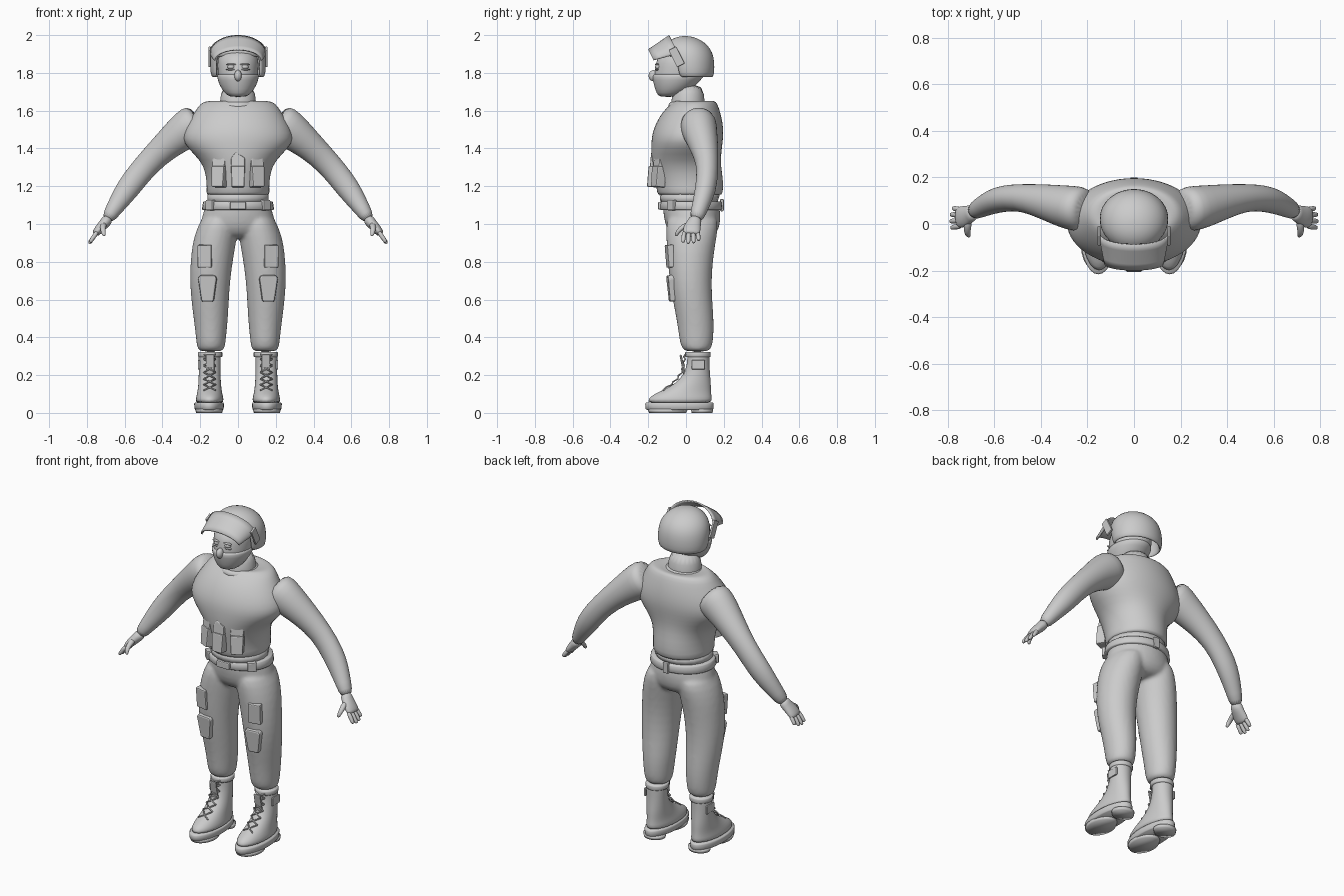
import bpy, bmesh, math
from mathutils import Vector, Matrix

if "Cube" in bpy.data.objects:
    bpy.data.objects.remove(bpy.data.objects["Cube"])

grey = bpy.data.materials.new("light_grey")
grey.use_nodes = True
grey.diffuse_color = (0.6, 0.6, 0.6, 1)
grey.node_tree.nodes["Principled BSDF"].inputs["Base Color"].default_value = (0.6, 0.6, 0.6, 1)


def finish(name, bm, smooth=True, mirror=False, subsurf=0, bevel=0, solid=0):
    bmesh.ops.recalc_face_normals(bm, faces=bm.faces)
    mesh = bpy.data.meshes.new(name)
    bm.to_mesh(mesh)
    bm.free()
    for p in mesh.polygons:
        p.use_smooth = smooth
    mesh.materials.append(grey)
    ob = bpy.data.objects.new(name, mesh)
    bpy.context.collection.objects.link(ob)
    if solid:
        m = ob.modifiers.new("thickness", 'SOLIDIFY')
        m.thickness, m.offset = solid, -1
    if bevel:
        m = ob.modifiers.new("round_edges", 'BEVEL')
        m.width, m.segments = bevel, 2
    if subsurf:
        m = ob.modifiers.new("subdivide", 'SUBSURF')
        m.levels = m.render_levels = subsurf
    if mirror:
        m = ob.modifiers.new("mirror", 'MIRROR')
        m.use_mirror_merge = False
    return ob


def skin(bm, rings, caps=True, n=20):
    """Bridge elliptical rings given as (centre, half axis u, half axis v)."""
    loops = []
    for c, u, v in rings:
        angles = [math.tau * i / n for i in range(n)]
        loops.append([bm.verts.new(c + u * math.cos(a) + v * math.sin(a)) for a in angles])
    for a, b in zip(loops, loops[1:]):
        for i in range(n):
            j = (i + 1) % n
            bm.faces.new((a[i], a[j], b[j], b[i]))
    if caps:
        bm.faces.new(loops[0])
        bm.faces.new(loops[-1])


def level(rows, cx=0):
    """Horizontal rings from rows of (z, half width, front y, back y[, centre x])."""
    return [(Vector((r[4] if len(r) > 4 else cx, (r[2] + r[3]) / 2, r[0])),
             Vector((r[1], 0, 0)), Vector((0, (r[3] - r[2]) / 2, 0))) for r in rows]


def along(rows):
    """Rings square to a path, from rows of (x, y, z, radius, radius in y)."""
    pts = [Vector(r[:3]) for r in rows]
    out = []
    for i, r in enumerate(rows):
        t = (pts[min(i + 1, len(pts) - 1)] - pts[max(i - 1, 0)]).normalized()
        u = t.cross(Vector((0, 1, 0))).normalized()
        out.append((pts[i], u * r[3], u.cross(t) * r[4]))
    return out


def loft(name, rings, caps=True, n=20, **kw):
    bm = bmesh.new()
    skin(bm, rings, caps, n)
    return finish(name, bm, **kw)


def prism(name, outline, depth, place, rot=(0, 0, 0), bevel=0.006, mirror=False):
    """Front-facing x/z outline given thickness, rotated and placed."""
    bm = bmesh.new()
    rings = [[bm.verts.new((x, y, z)) for x, z in outline] for y in (-depth / 2, depth / 2)]
    for i in range(len(outline)):
        j = (i + 1) % len(outline)
        bm.faces.new((rings[0][i], rings[0][j], rings[1][j], rings[1][i]))
    for r in rings:
        bm.faces.new(r)
    turn = Matrix.Rotation(rot[2], 4, 'Z') @ Matrix.Rotation(rot[0], 4, 'X')
    bm.transform(Matrix.Translation(place) @ turn)
    return finish(name, bm, False, mirror, bevel=bevel)


def box(name, size, place, rot=(0, 0, 0), **kw):
    w, d, h = size[0] / 2, size[1], size[2] / 2
    return prism(name, [(-w, -h), (w, -h), (w, h), (-w, h)], d, place, rot, **kw)


def ball(name, place, radii, mirror=False):
    bm = bmesh.new()
    bmesh.ops.create_uvsphere(bm, u_segments=16, v_segments=10, radius=1)
    bm.transform(Matrix.Translation(place) @ Matrix.Diagonal((*radii, 1)))
    return finish(name, bm, mirror=mirror)


# Head, neck and face mask
loft("neck", level([(1.57, .105, -.09, .11), (1.63, .097, -.08, .1), (1.75, .09, -.07, .095)]), subsurf=1)
loft("head", level([(1.675, .04, -.135, -.05), (1.69, .065, -.15, 0), (1.74, .097, -.165, .06),
                    (1.79, .108, -.172, .1), (1.83, .11, -.163, .1), (1.87, .11, -.16, .1),
                    (1.93, .09, -.11, .09)]), subsurf=1)
loft("face_mask", level([(1.672, .04, -.14, -.05), (1.69, .072, -.157, 0), (1.74, .103, -.173, .06),
                         (1.785, .114, -.182, .1), (1.797, .113, -.178, .1)]), subsurf=1)
ball("nose", (0, -.172, 1.785), (.02, .026, .03))
ball("eyes", (.036, -.148, 1.832), (.02, .016, .014), True)
for name, dz in (("upper_eyelids", .013), ("lower_eyelids", -.014)):
    ball(name, (.036, -.153, 1.832 + dz), (.028, .012, .005), True)

# Helmet with the face opening cut from the lower front
bm = bmesh.new()
skin(bm, level([(1.775, .143, -.09, .147), (1.83, .149, -.105, .152), (1.885, .147, -.118, .148),
                (1.93, .132, -.118, .13), (1.965, .1, -.095, .095), (1.988, .058, -.06, .05),
                (1.995, .015, -.02, .01)]), True, 32)
gone = [f for f in bm.faces if len(f.verts) > 4 and f.calc_center_median().z < 1.8
        or f.calc_center_median().z < 1.885 and f.calc_center_median().y < -.045]
bmesh.ops.delete(bm, geom=gone, context='FACES')
finish("helmet", bm, subsurf=1, solid=.018)

# Raised visor: an arched shield sloping forward, with a hinge arm each side
bm = bmesh.new()
top, tip, down = Vector((0, -.09, 2)), Vector((0, -.2, 1.925)), Vector((0, .447, -.894))
grid = []
for k in range(5):
    t = k / 4
    row = []
    for i in range(25):
        a = math.radians(-90 + 7.5 * i)
        p = top.lerp(tip, t) + down * (.11 - .045 * t) * (1 - math.cos(a))
        p.x = (.153 - .025 * t) * math.sin(a)
        row.append(bm.verts.new(p))
    grid.append(row)
for a, b in zip(grid, grid[1:]):
    for i in range(24):
        bm.faces.new((a[i], a[i + 1], b[i + 1], b[i]))
finish("visor", bm, solid=.008)
box("visor_arms", (.012, .045, .1), (.15, -.05, 1.885), (.464, 0, 0), bevel=.003, mirror=True)

# Vest
loft("vest", level([(1.15, .167, -.15, .19), (1.16, .168, -.152, .195), (1.22, .165, -.162, .2),
                    (1.31, .18, -.18, .185), (1.37, .235, -.185, .187), (1.43, .292, -.185, .195),
                    (1.48, .292, -.18, .2), (1.54, .265, -.158, .195), (1.6, .225, -.12, .18),
                    (1.64, .2, -.075, .165), (1.655, .16, -.06, .15), (1.64, .1, -.07, .12)]), n=28, subsurf=1)
loft("vest_collar", level([(1.595, .115, -.105, .125), (1.635, .112, -.095, .12), (1.655, .105, -.08, .115)]),
     subsurf=1)
loft("shirt_hem", level([(1.11, .162, -.135, .165), (1.16, .162, -.14, .18)]))

# Three chest pouches with peaked flaps
for side, name in ((-1, "right"), (0, "middle"), (1, "left")):
    place = Vector((.098 * side, -.175 + .03 * abs(side), 1.25))
    turn = (-.08, 0, .45 * side)
    prism(name + "_pouch", [(-.033, -.055), (.033, -.055), (.037, .055), (-.037, .055)], .055, place, turn)
    prism(name + "_pouch_flap", [(-.038, .05), (.036, .05), (.036, .1), (-.012, .13), (-.036, .1)],
          .04, place, turn)

# Arms
loft("arms", along([(.2, .06, 1.55, .09, .085), (.24, .065, 1.525, .108, .1), (.3, .075, 1.48, .097, .092),
                    (.38, .095, 1.415, .078, .077), (.48, .115, 1.32, .066, .058), (.56, .11, 1.22, .066, .058),
                    (.61, .095, 1.15, .058, .053), (.66, .07, 1.075, .043, .043),
                    (.695, .05, 1.02, .034, .036)]), subsurf=1, mirror=True)

# Hands
loft("palms", along([(.685, .052, 1.035, .03, .034), (.7, .045, 1.01, .029, .036),
                     (.725, .033, .985, .026, .046), (.75, .028, .955, .022, .047),
                     (.757, .027, .945, .016, .04)]), subsurf=1, mirror=True)
for i, name in enumerate(("index", "middle", "ring", "little")):
    y = -.008 + .023 * i
    reach = (.9, 1, .95, .75)[i]
    root = Vector((.743, y, .962))
    rows = []
    for t, r in ((0, .013), (.5, .0125), (.9, .011), (1, .006)):
        p = root + Vector((.046, .006 * (i - 1.5), -.066)) * t * reach
        rows.append((*p, r, r))
    loft(name + "_fingers", along(rows), n=10, subsurf=1, mirror=True)
loft("thumbs", along([(.71, .02, 1, .018, .018), (.715, -.015, .985, .017, .015), (.715, -.04, .965, .014, .012),
                      (.71, -.05, .945, .011, .01), (.708, -.053, .935, .006, .005)]),
     n=10, subsurf=1, mirror=True)

# Trousers: hips and both legs fused into one skin
bm = bmesh.new()
skin(bm, level([(1.14, .16, -.125, .165), (1.08, .18, -.125, .185), (1.0, .205, -.115, .185),
                (.95, .2, -.09, .165), (.92, .13, -.05, .12)]))
leg = [(1.06, .085, -.1, .17, .095), (.98, .11, -.108, .172, .108), (.9, .117, -.105, .158, .126),
       (.8, .113, -.098, .143, .14), (.7, .108, -.088, .137, .148), (.6, .101, -.072, .14, .148),
       (.5, .092, -.052, .148, .144), (.42, .083, -.04, .148, .143), (.36, .077, -.032, .142, .143),
       (.335, .07, -.015, .13, .143), (.325, .055, 0, .115, .143)]
for s in (1, -1):
    skin(bm, level([(*r[:4], s * r[4]) for r in leg]))
trousers = finish("trousers", bm, subsurf=1)
m = trousers.modifiers.new("fuse", 'REMESH')
m.mode, m.voxel_size, m.use_smooth_shade = 'VOXEL', .01, True
m = trousers.modifiers.new("relax", 'SMOOTH')
m.factor, m.iterations = .5, 6

# Trouser pockets and knee pads
box("thigh_pockets", (.075, .035, .12), (.175, -.085, .83), (.08, 0, .2), mirror=True)
prism("knee_pads", [(-.032, -.07), (.032, -.07), (.05, .055), (.04, .07), (-.04, .07), (-.05, .055)],
      .05, (.16, -.07, .66), (.1, 0, .1), .014, True)

# Belt with buckle and carriers
belt = level([(1.075, .187, -.135, .188), (1.08, .191, -.14, .192), (1.115, .185, -.138, .19),
              (1.12, .181, -.133, .186)])
loft("belt", belt, n=32)
box("belt_buckle", (.085, .02, .04), (0, -.138, 1.097))
box("front_belt_pouches", (.05, .03, .055), (.145, -.075, 1.1), (0, 0, .75), mirror=True)
box("back_belt_loop", (.035, .02, .065), (0, .19, 1.1))

# Boots
loft("boot_uppers", level([(.045, .075, -.207, .14), (.075, .074, -.203, .138), (.1, .068, -.17, .135),
                           (.125, .063, -.11, .133), (.16, .06, -.052, .132), (.2, .058, -.015, .128),
                           (.26, .058, .008, .124), (.315, .06, .005, .125), (.325, .055, .015, .12)], .15),
     n=24, subsurf=1, mirror=True)
loft("boot_soles", level([(.016, .073, -.207, .14), (.022, .077, -.214, .145), (.048, .079, -.216, .146),
                          (.055, .075, -.21, .142)], .153), n=28, mirror=True)
loft("front_treads", level([(0, .069, -.195, 0), (.02, .074, -.205, .01)], .153), n=24, mirror=True)
loft("heel_treads", level([(0, .062, .03, .14), (.02, .066, .025, .144)], .15), n=24, mirror=True)
loft("boot_cuffs", level([(.295, .062, -.002, .129), (.3, .065, -.005, .131), (.318, .065, -.005, .131),
                          (.323, .062, -.002, .129)], .147), mirror=True)
box("boot_straps", (.012, .07, .05), (.207, .065, .255), bevel=.005, mirror=True)
box("boot_tongues", (.045, .012, .17), (.148, -.012, .225), (.2, 0, 0), mirror=True)

# Crossed laces running up the boot fronts
steps = [(.12, -.12), (.15, -.075), (.18, -.043), (.215, -.018), (.25, -.008), (.285, -.003), (.31, -.003)]
bm = bmesh.new()
for (z0, y0), (z1, y1) in zip(steps, steps[1:]):
    for s in (1, -1):
        skin(bm, along([(.15 - s * .032, y0, z0, .004, .004), (.15, (y0 + y1) / 2 - .01, (z0 + z1) / 2, .004, .004),
                        (.15 + s * .032, y1, z1, .004, .004)]), True, 6)
finish("boot_laces", bm, mirror=True)
